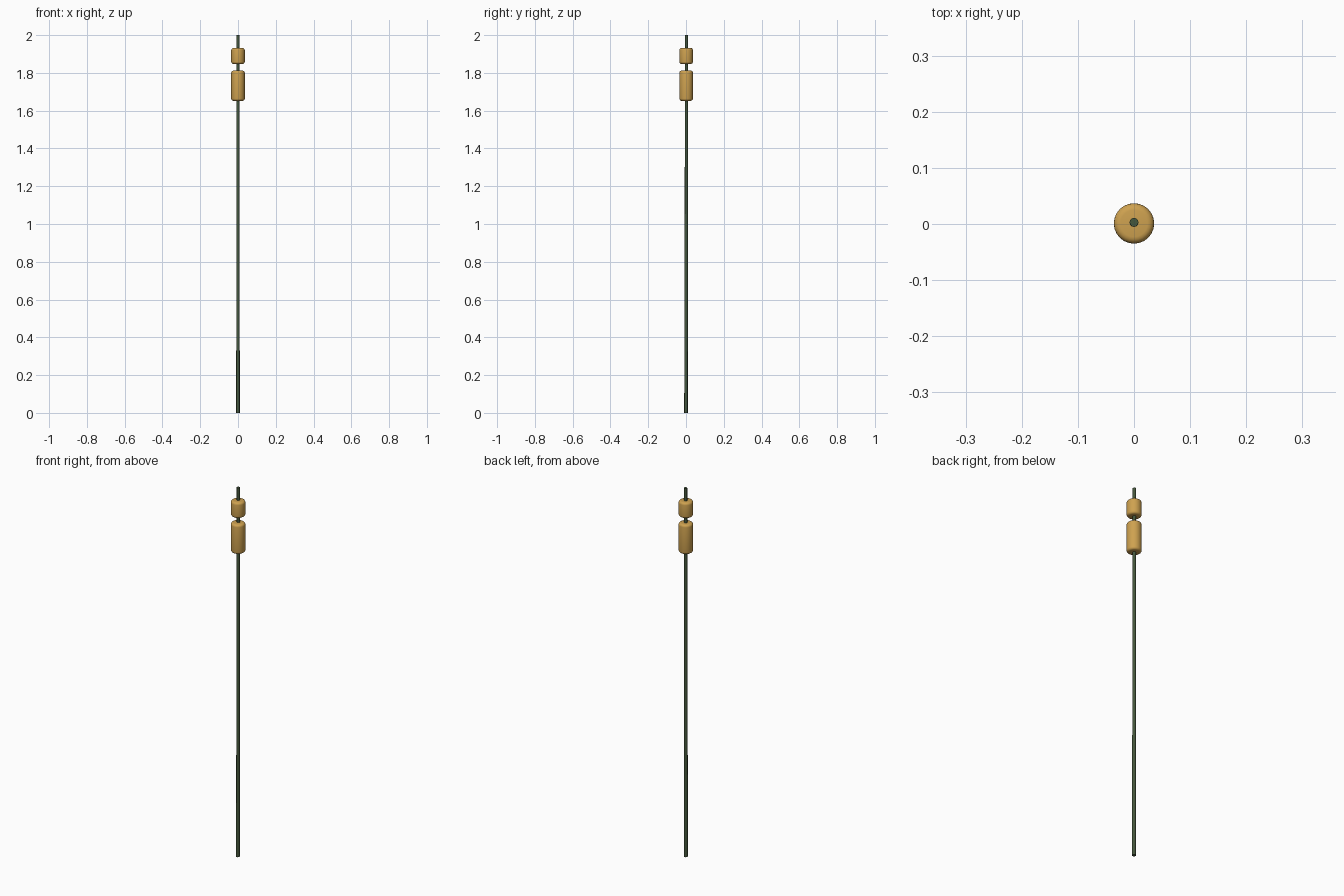
import bpy, bmesh, math

if "Cube" in bpy.data.objects:
    bpy.data.objects.remove(bpy.data.objects["Cube"])

def material(name, colour):
    m = bpy.data.materials.new(name)
    m.diffuse_color = (*colour, 1)
    m.use_nodes = True
    m.node_tree.nodes["Principled BSDF"].inputs["Base Color"].default_value = m.diffuse_color
    return m

GREEN = material("stem green", (0.06, 0.095, 0.045))
TAN = material("seed head tan", (0.62, 0.36, 0.08))

def lathe(name, profile, sides, mat, lean=lambda z: 0.0):
    """Revolve (radius, z) rings around z, with a slight lean along y."""
    bm = bmesh.new()
    rings = []
    for r, z in profile:
        rings.append([bm.verts.new((r * math.cos(2 * math.pi * i / sides),
                                    r * math.sin(2 * math.pi * i / sides) + lean(z), z))
                      for i in range(sides)])
    for a, b in zip(rings, rings[1:]):
        for i in range(sides):
            j = (i + 1) % sides
            bm.faces.new((a[i], a[j], b[j], b[i]))
    bm.faces.new(rings[0][::-1])
    bm.faces.new(rings[-1])
    me = bpy.data.meshes.new(name)
    bm.to_mesh(me)
    bm.free()
    me.materials.append(mat)
    ob = bpy.data.objects.new(name, me)
    bpy.context.collection.objects.link(ob)
    bpy.context.view_layer.objects.active = ob
    ob.select_set(True)
    bpy.ops.object.shade_smooth_by_angle(angle=math.radians(40))
    ob.select_set(False)
    return ob

# Thin tapering stem, leaning very slightly back
lathe("stem", [(0.0095, 0), (0.009, 0.7), (0.0085, 1.4), (0.008, 2.0)], 12, GREEN,
      lambda z: 0.0015 * z)

# Seed heads: cylinders with rounded rims
def seed_head(name, bottom, top, radius=0.036, rim=0.012):
    arc = [(radius - rim + rim * math.sin(t), rim * (1 - math.cos(t)))
           for t in (math.pi / 2 * k / 4 for k in range(5))]
    profile = [(r, bottom + h) for r, h in arc] + [(r, top - h) for r, h in reversed(arc)]
    lathe(name, profile, 24, TAN, lambda z: 0.001)

seed_head("lower_seed_head", 1.652, 1.812)
seed_head("upper_seed_head", 1.847, 1.932)
